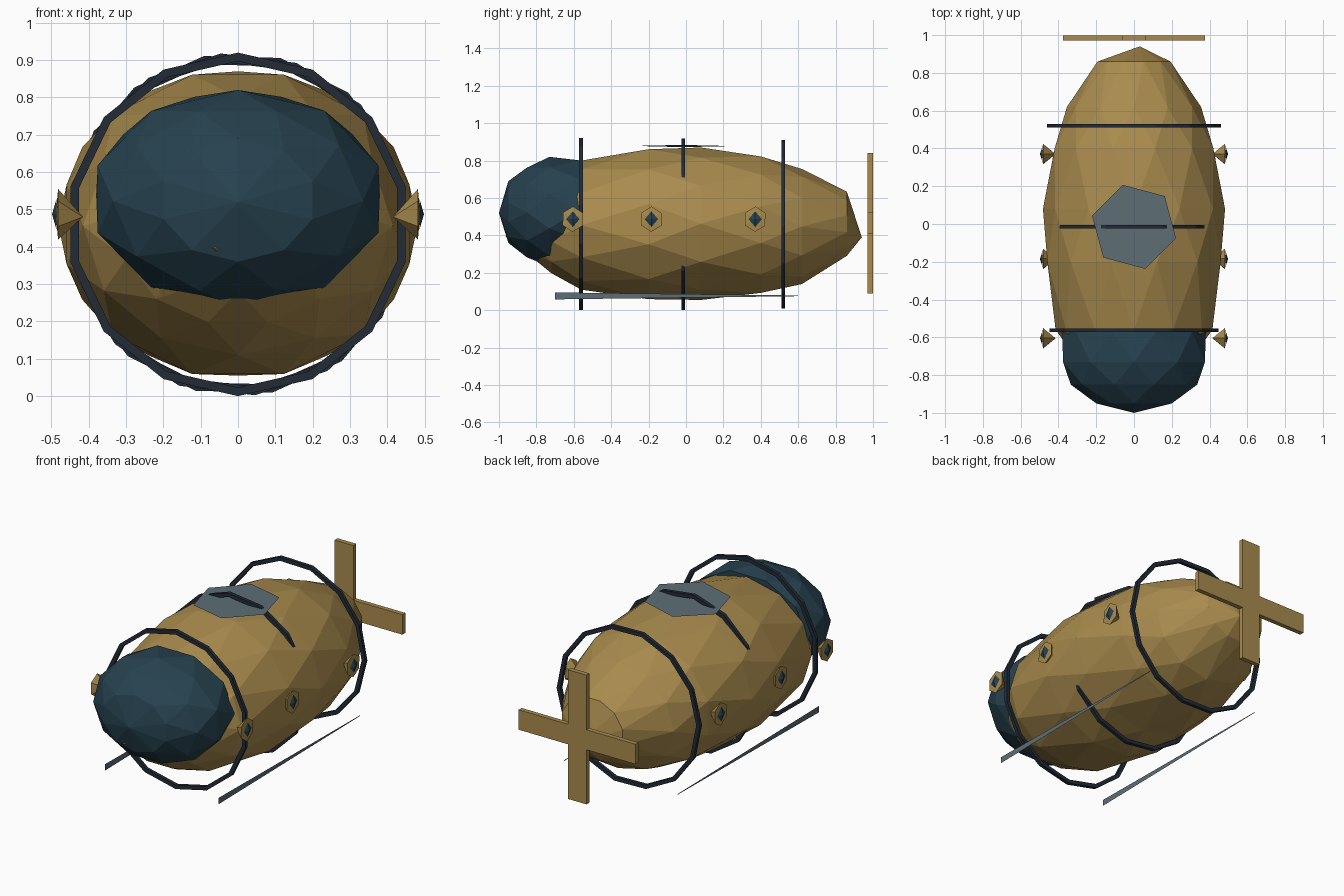
import bpy, bmesh, math
from math import sin, cos, pi, tau
from mathutils import Vector

if "Cube" in bpy.data.objects:
    bpy.data.objects.remove(bpy.data.objects["Cube"])


def material(name, rgb):
    m = bpy.data.materials.new(name)
    m.diffuse_color = (*rgb, 1)
    m.use_nodes = True
    m.node_tree.nodes["Principled BSDF"].inputs["Base Color"].default_value = m.diffuse_color
    return m


BRASS = material("brass", (0.40, 0.26, 0.075))
GLASS = material("dark_glass", (0.02, 0.055, 0.08))
IRON = material("dark_iron", (0.016, 0.024, 0.036))
STEEL = material("steel", (0.11, 0.155, 0.18))


def build(name, verts, faces, mat, solid=True):
    bm = bmesh.new()
    vs = [bm.verts.new(v) for v in verts]
    for f in faces:
        bm.faces.new([vs[i] for i in f])
    if solid:
        bmesh.ops.recalc_face_normals(bm, faces=bm.faces)
    mesh = bpy.data.meshes.new(name)
    bm.to_mesh(mesh)
    bm.free()
    mesh.materials.append(mat)
    obj = bpy.data.objects.new(name, mesh)
    bpy.context.collection.objects.link(obj)
    return obj


def loft(name, rings, n, mat, start=None, end=None):
    """Faceted shell: rings are (y, half width, bottom, top), each turned half a step."""
    verts, faces = [], []
    for r, (y, w, lo, hi) in enumerate(rings):
        for i in range(n):
            a = tau * (i + 0.5 * (r % 2)) / n
            verts.append((w * cos(a), y, (lo + hi) / 2 + (hi - lo) / 2 * sin(a)))
    for r in range(len(rings) - 1):
        for i in range(n):
            j = (i + 1) % n
            a, b, c, d = r * n + i, r * n + j, (r + 1) * n + i, (r + 1) * n + j
            faces += [(a, b, c), (b, d, c)] if r % 2 == 0 else [(a, b, d), (a, d, c)]
    for base, tip in ((0, start), ((len(rings) - 1) * n, end)):
        if tip:
            verts.append(tip)
            faces += [(base + i, base + (i + 1) % n, len(verts) - 1) for i in range(n)]
        else:
            faces.append([base + i for i in range(n)])
    return build(name, verts, faces, mat)


# Hull and nose window
loft("hull", [(-0.82, 0.20, 0.28, 0.55), (-0.72, 0.31, 0.19, 0.67),
              (-0.56, 0.415, 0.11, 0.80), (-0.20, 0.475, 0.045, 0.875),
              (0.08, 0.482, 0.055, 0.87), (0.40, 0.435, 0.08, 0.835),
              (0.62, 0.355, 0.14, 0.755), (0.86, 0.20, 0.285, 0.64)],
     12, BRASS, end=(0.03, 0.94, 0.39))
loft("nose_window", [(-0.57, 0.38, 0.26, 0.815), (-0.73, 0.395, 0.235, 0.82),
                     (-0.85, 0.335, 0.27, 0.775), (-0.95, 0.21, 0.36, 0.69)],
     10, GLASS, end=(0, -1.0, 0.52))


# Hoops around the hull
def hoop(name, y, phase, n=14):
    verts, faces = [], []
    for i in range(n):
        a = -pi / 2 + phase + tau * i / n
        for r, dy in ((0.46, -0.01), (0.46, 0.01), (0.437, 0.01), (0.437, -0.01)):
            verts.append((r * cos(a), y + dy, 0.46 + r * sin(a)))
    for i in range(n):
        j = (i + 1) % n
        faces += [(4 * i + k, 4 * i + (k + 1) % 4, 4 * j + (k + 1) % 4, 4 * j + k)
                  for k in range(4)]
    build(name, verts, faces, IRON)


for name, y, phase in (("front_hoop", -0.562, 0.0), ("middle_hoop", -0.015, 0.1),
                       ("rear_hoop", 0.52, 0.2)):
    hoop(name, y, phase)

# Flat six-sided hatch plate on the roof
build("hatch_plate",
      [(0.23 * cos(a), -0.015 + 0.23 * sin(a), 0.878 + 0.005 * cos(a))
       for a in (math.radians(-15 + 60 * i) for i in range(6))],
      [range(6)], STEEL, solid=False)

# Tapered thin runners below, and three portholes on each side
for s, side in ((-1, "left"), (1, "right")):
    x = s * 0.365
    build(side + "_runner", [(x, -0.70, 0.058), (x, 0.60, 0.075),
                             (x, 0.60, 0.079), (x, -0.70, 0.095)],
          [(0, 1, 2, 3)], STEEL, solid=False)
    for k, y in enumerate((-0.605, -0.185, 0.37)):
        n = 6
        rim = [(s * 0.482, y + 0.062 * cos(tau * i / n + 0.5),
                0.487 + 0.068 * sin(tau * i / n + 0.5)) for i in range(n)]
        build(f"{side}_porthole_{k}", rim + [(s * 0.415, y, 0.48), (s * 0.488, y, 0.487)],
              [(i, (i + 1) % n, t) for i in range(n) for t in (n, n + 1)], BRASS)
        lens = [(s * 0.486, y + 0.036 * cos(pi / 2 * i), 0.487 + 0.042 * sin(pi / 2 * i))
                for i in range(4)]
        build(f"{side}_porthole_glass_{k}", lens + [(s * 0.498, y, 0.487)],
              [(i, (i + 1) % 4, 4) for i in range(4)] + [(0, 1, 2, 3)], GLASS)

# Small lamp on the nose
c = Vector((-0.055, -0.925, 0.39))
build("nose_lamp", [c + Vector(d) for d in
                    ((-0.05, 0, 0.015), (-0.01, 0.02, 0.037), (0.05, 0, 0.008),
                     (0, 0.02, -0.04), (-0.005, -0.04, 0.005), (0, 0.05, 0))],
      [(i, (i + 1) % 4, t) for i in range(4) for t in (4, 5)], BRASS)


# Propeller of two crossed planks
def plank(name, half_x, half_z):
    verts = [(x * half_x, 0.985 + y * 0.0135, 0.465 + z * half_z)
             for x in (-1, 1) for y in (-1, 1) for z in (-1, 1)]
    build(name, verts, [(0, 1, 3, 2), (4, 6, 7, 5), (0, 4, 5, 1),
                        (2, 3, 7, 6), (0, 2, 6, 4), (1, 5, 7, 3)], BRASS)


plank("propeller_upright_blade", 0.06, 0.375)
plank("propeller_cross_blade", 0.375, 0.058)
for o in bpy.data.objects:
    if o.name == "propeller_cross_blade":
        o.scale.y = 0.999
        o.location.y = 0.001
